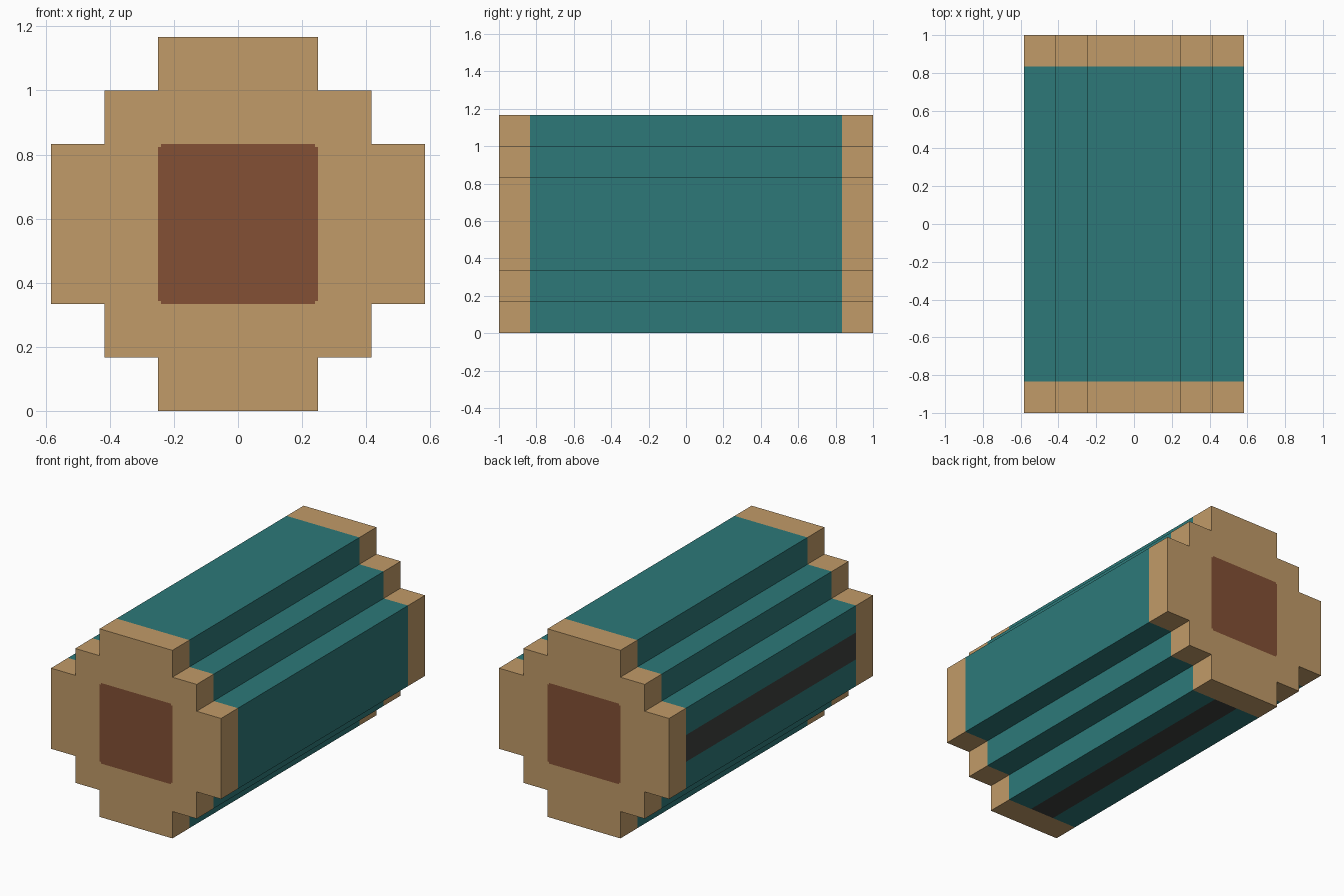
import bpy
import bmesh

if "Cube" in bpy.data.objects:
    bpy.data.objects.remove(bpy.data.objects["Cube"])

HALF = 7 / 12          # half width of the stepped cross-section
MID = HALF             # height of the axis
LINES = [-HALF, -5/12, -0.25, -0.24, -1/12, 1/12, 0.24, 0.25, 5/12, HALF]
YS = [-1.0, -5/6, 5/6, 1.0]
N = len(LINES) - 1


def srgb(r, g, b):
    def lin(c):
        c /= 255
        return c / 12.92 if c <= 0.04045 else ((c + 0.055) / 1.055) ** 2.4
    return (lin(r), lin(g), lin(b), 1)


def inside(i, j):
    """True for cells that lie within the stepped outline."""
    if not (0 <= i < N and 0 <= j < N):
        return False
    a = abs(LINES[i] + LINES[i + 1]) / 2
    b = abs(LINES[j] + LINES[j + 1]) / 2
    lo, hi = min(a, b), max(a, b)
    return lo < 0.25 or hi < 5/12


COLOURS = [("tan_wood", (193, 155, 104)), ("teal_paint", (45, 121, 121)),
           ("brown_core", (131, 80, 53)), ("dark_stripe", (62, 65, 62))]
TAN, TEAL, BROWN, DARK = range(4)

bm = bmesh.new()


def quad(points, mat):
    f = bm.faces.new([bm.verts.new((x, y, z + MID)) for x, y, z in points])
    f.material_index = mat


for i in range(N):
    for j in range(N):
        if not inside(i, j):
            continue
        x0, x1, z0, z1 = LINES[i], LINES[i + 1], LINES[j], LINES[j + 1]
        a, b = abs(x0 + x1) / 2, abs(z0 + z1) / 2

        # End faces with a brown square, its corners slightly nicked
        core = max(a, b) < 0.25 and min(a, b) < 0.24
        for y in (YS[0], YS[-1]):
            quad([(x0, y, z0), (x1, y, z0), (x1, y, z1), (x0, y, z1)],
                 BROWN if core else TAN)

        # Long stepped walls: bare ends, painted middle, two dark stripes
        walls = [((-1, 0), (x0, z0), (x0, z1)), ((1, 0), (x1, z0), (x1, z1)),
                 ((0, -1), (x0, z0), (x1, z0)), ((0, 1), (x0, z1), (x1, z1))]
        for (di, dj), p, q in walls:
            if inside(i + di, j + dj):
                continue
            left_stripe = di == -1 and i == 0 and b < 1/12
            base_stripe = dj == -1 and j == 0 and a < 1/12
            middle = DARK if left_stripe or base_stripe else TEAL
            for k in range(3):
                ya, yb = YS[k], YS[k + 1]
                quad([(p[0], ya, p[1]), (q[0], ya, q[1]),
                      (q[0], yb, q[1]), (p[0], yb, p[1])],
                     middle if k == 1 else TAN)

# Weld into one closed skin
bmesh.ops.remove_doubles(bm, verts=bm.verts[:], dist=0.0005)
bmesh.ops.recalc_face_normals(bm, faces=bm.faces[:])

mesh = bpy.data.meshes.new("stepped_log")
bm.to_mesh(mesh)
bm.free()
for name, rgb in COLOURS:
    m = bpy.data.materials.new(name)
    m.diffuse_color = srgb(*rgb)
    m.use_nodes = True
    m.node_tree.nodes["Principled BSDF"].inputs["Base Color"].default_value = m.diffuse_color
    mesh.materials.append(m)
log = bpy.data.objects.new("stepped_log", mesh)
bpy.context.collection.objects.link(log)
